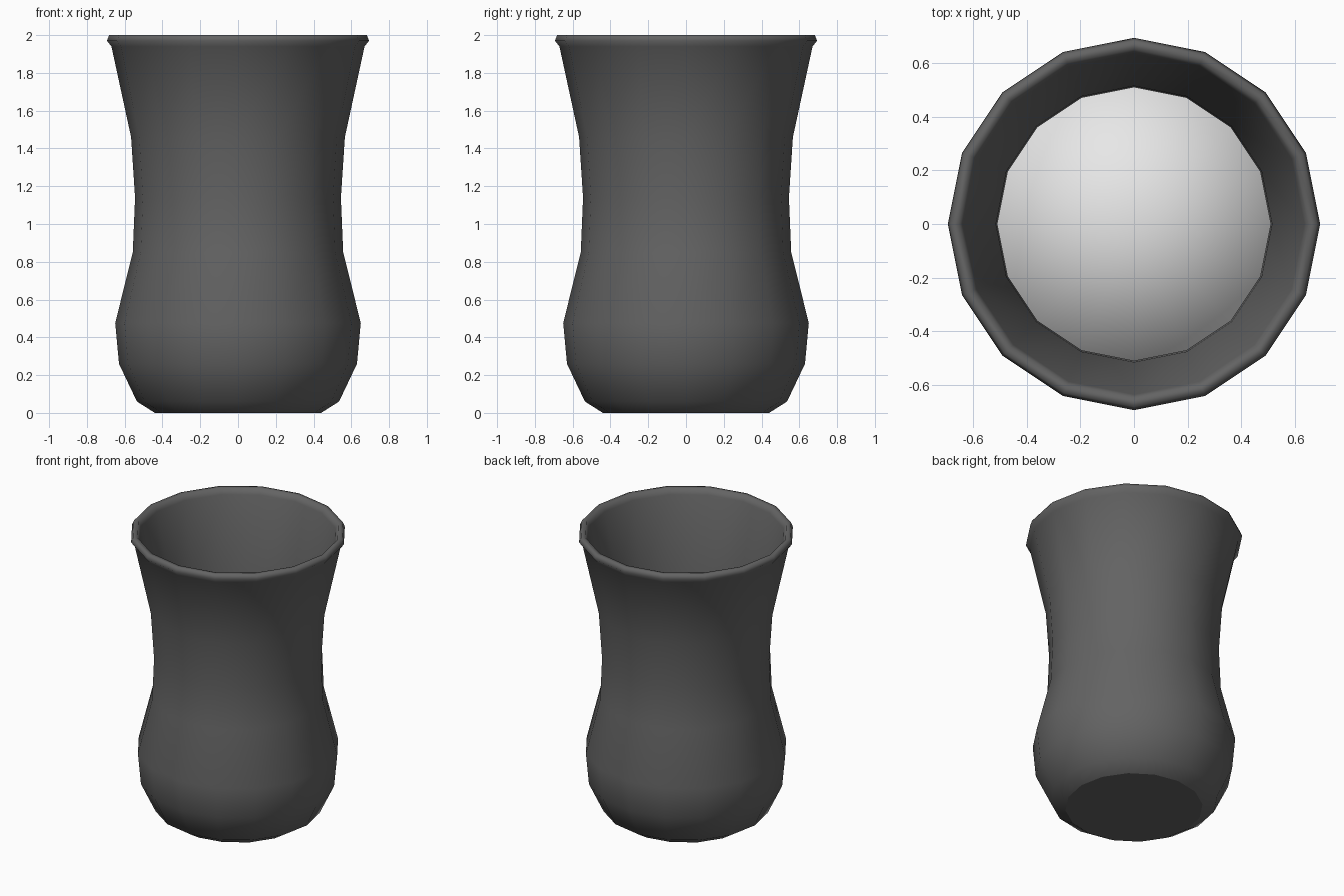
import bpy, bmesh, math

if "Cube" in bpy.data.objects:
    bpy.data.objects.remove(bpy.data.objects["Cube"])

SIDES = 16


def material(name, v):
    m = bpy.data.materials.new(name)
    m.diffuse_color = (v, v, v, 1)
    m.use_nodes = True
    m.node_tree.nodes["Principled BSDF"].inputs["Base Color"].default_value = m.diffuse_color
    return m


def lathe(name, profile, mat, flat_cap):
    """Revolve (radius, z) points; radius 0 makes a fan point."""
    bm = bmesh.new()
    rings = []
    for r, z in profile:
        if r == 0:
            rings.append([bm.verts.new((0, 0, z))] * SIDES)
        else:
            rings.append([bm.verts.new((r * math.cos(2 * math.pi * i / SIDES),
                                        r * math.sin(2 * math.pi * i / SIDES), z))
                          for i in range(SIDES)])
    for a, b in zip(rings, rings[1:]):
        for i in range(SIDES):
            j = (i + 1) % SIDES
            quad = list(dict.fromkeys((a[i], a[j], b[j], b[i])))
            bm.faces.new(quad).smooth = True
    if flat_cap:
        bm.faces.new(rings[0][::-1]).smooth = False
        for e in bm.edges:
            if all(v in rings[0] for v in e.verts):
                e.smooth = False
    me = bpy.data.meshes.new(name)
    bm.to_mesh(me)
    bm.free()
    me.materials.append(mat)
    ob = bpy.data.objects.new(name, me)
    bpy.context.collection.objects.link(ob)
    return ob


dark = material("dark grey", 0.125)
white = material("white", 0.8)

# Cup: outer wall, rolled lip, inner wall, inner floor
lathe("cup", [(0.44, 0), (0.535, 0.06), (0.63, 0.26), (0.65, 0.476), (0.557, 0.85),
              (0.545, 1.14), (0.566, 1.46), (0.67, 1.94), (0.694, 1.97), (0.682, 2.0),
              (0.652, 2.0), (0.636, 1.96), (0.515, 1.46), (0.505, 1.14), (0.515, 0.86),
              (0.6, 0.47), (0.58, 0.27), (0.49, 0.09), (0, 0.06)], dark, True)

# Drink surface with a short hidden skirt, softly shaded over its edge
lathe("drink", [(0.509, 1.36), (0.511, 1.46), (0, 1.46)], white, False)
